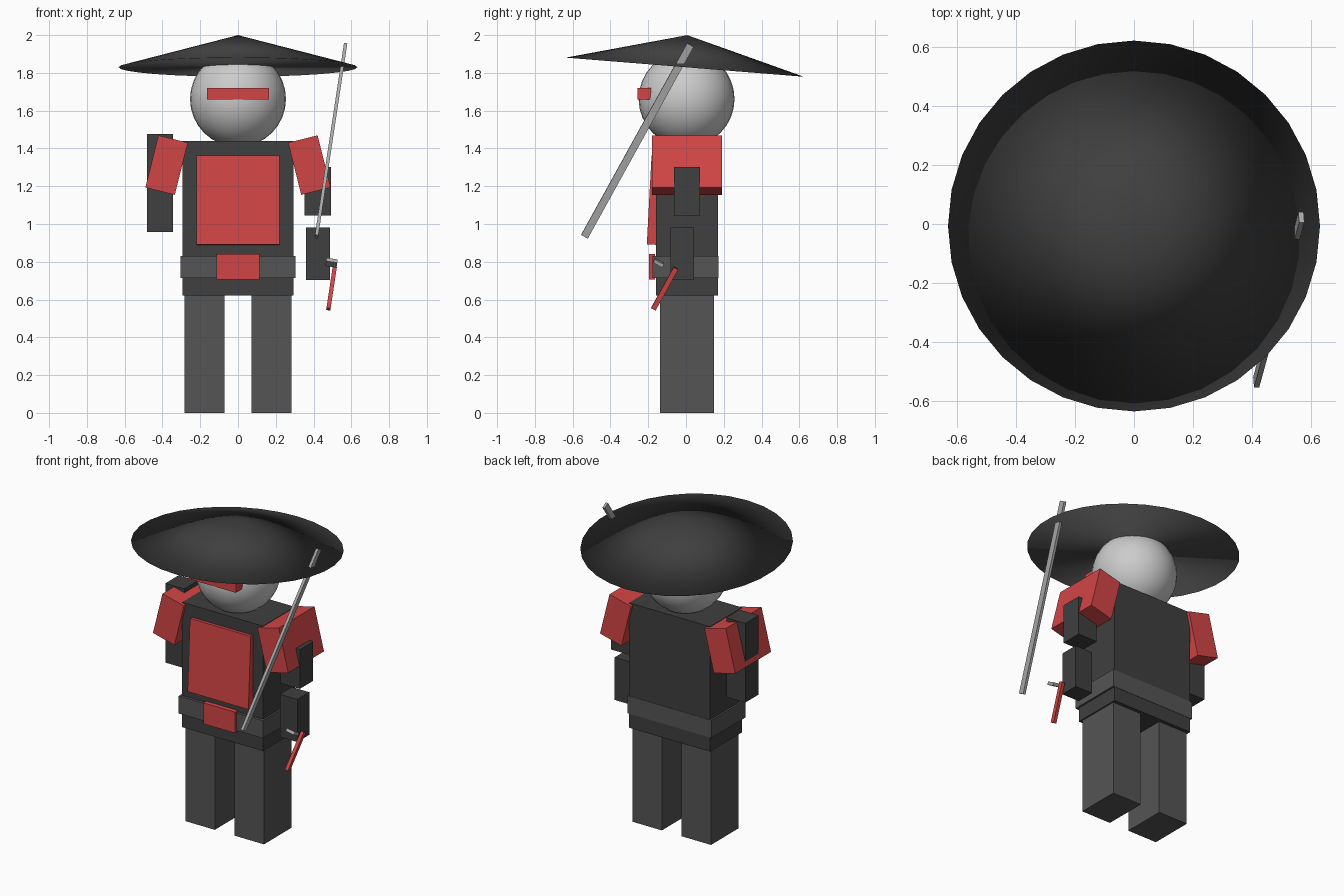
import bpy

if "Cube" in bpy.data.objects:
    bpy.data.objects.remove(bpy.data.objects["Cube"])


def material(name, rgb):
    m = bpy.data.materials.new(name)
    m.diffuse_color = (*rgb, 1)
    m.use_nodes = True
    m.node_tree.nodes["Principled BSDF"].inputs["Base Color"].default_value = m.diffuse_color
    return m


RED = material("red", (0.65, 0.06, 0.06))
DARK = material("dark_grey", (0.05, 0.05, 0.05))
MID = material("mid_grey", (0.09, 0.09, 0.09))
STEEL = material("steel", (0.4, 0.4, 0.4))


def finish(name, mat):
    ob = bpy.context.object
    ob.name = ob.data.name = name
    if mat:
        ob.data.materials.append(mat)
    return ob


def box(name, loc, size, mat, rot=(0, 0, 0)):
    bpy.ops.mesh.primitive_cube_add(size=1, location=loc, rotation=rot)
    ob = finish(name, mat)
    ob.scale = size
    return ob


def span(name, x, y, z, mat):
    """Upright box given by its (min, max) extent on each axis."""
    return box(name, [(a + b) / 2 for a, b in (x, y, z)],
               [b - a for a, b in (x, y, z)], mat)


# Head and visor
bpy.ops.mesh.primitive_uv_sphere_add(segments=32, ring_count=16, radius=0.254,
                                     location=(0, 0.003, 1.662))
bpy.ops.object.shade_smooth()
finish("head", None)
span("visor", (-0.163, 0.163), (-0.256, -0.185), (1.66, 1.72), RED)

# Wide conical hat, tipped up at the front
bpy.ops.mesh.primitive_cone_add(vertices=32, radius1=0.632, depth=0.17,
                                location=(0, 0, 1.915), rotation=(-0.08, 0, 0))
bpy.ops.object.shade_smooth()
finish("hat", DARK)

# Torso, chest plate, belt and buckle
span("torso", (-0.293, 0.293), (-0.16, 0.17), (0.622, 1.44), DARK)
box("chest_plate", (0, -0.155, 1.125), (0.44, 0.08, 0.47), RED, (-0.053, 0, 0))
span("belt", (-0.305, 0.305), (-0.178, 0.172), (0.715, 0.83), MID)
span("buckle", (-0.115, 0.115), (-0.195, -0.165), (0.705, 0.842), RED)

# Legs and sloping shoulder guards
for side, s in (("left", -1), ("right", 1)):
    box(side + "_leg", (s * 0.178, 0.005, 0.311), (0.213, 0.285, 0.622), MID)
    box(side + "_shoulder_guard", (s * 0.378, 0.005, 1.312),
        (0.16, 0.37, 0.284), RED, (0, -s * 0.245, 0))

# Arms: one whole, one in two separate blocks
span("left_arm", (-0.482, -0.345), (-0.063, 0.075), (0.957, 1.476), DARK)
span("right_upper_arm", (0.352, 0.492), (-0.063, 0.075), (1.045, 1.302), DARK)
span("right_forearm", (0.36, 0.487), (-0.082, 0.042), (0.703, 0.982), DARK)

# Sword: blade, guard and grip share one tilt
tilt = (-0.5, 0.15, 0)
box("sword_blade", (0.492, -0.257, 1.441), (0.018, 0.04, 1.17), STEEL, tilt)
box("sword_guard", (0.495, -0.145, 0.795), (0.06, 0.055, 0.02), STEEL, tilt)
box("sword_grip", (0.495, -0.113, 0.658), (0.022, 0.027, 0.25), RED, tilt)
